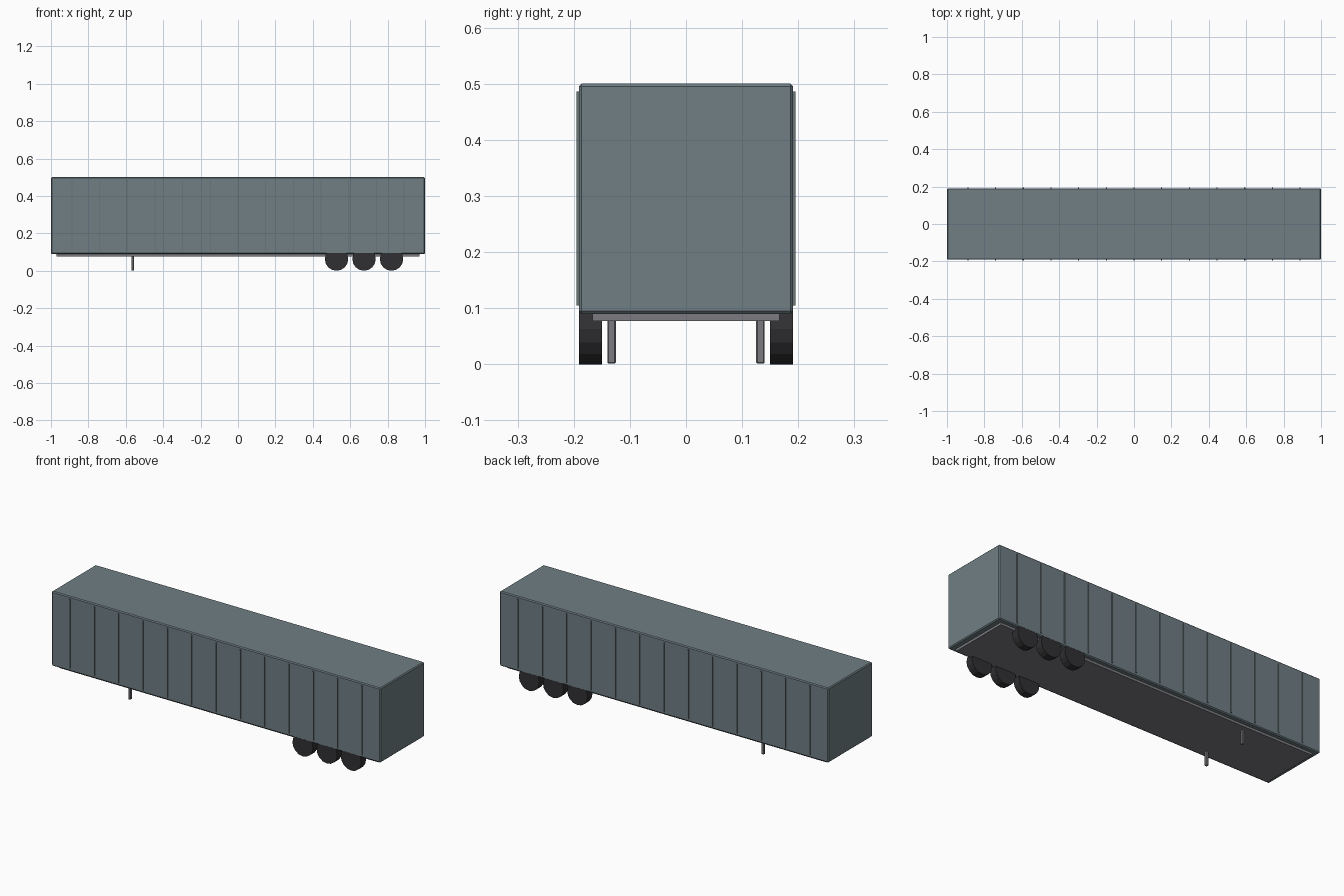
import bpy, math

if "Cube" in bpy.data.objects:
    bpy.data.objects.remove(bpy.data.objects["Cube"])


def material(name, rgb):
    m = bpy.data.materials.new(name)
    m.diffuse_color = (*rgb, 1)
    m.use_nodes = True
    m.node_tree.nodes["Principled BSDF"].inputs["Base Color"].default_value = m.diffuse_color
    return m


BODY = material("slate_paint", (0.16, 0.21, 0.23))
TRIM = material("rib_metal", (0.14, 0.18, 0.19))
STEEL = material("chassis_steel", (0.20, 0.20, 0.22))
RUBBER = material("tyre_rubber", (0.03, 0.03, 0.033))


def box(name, lo, hi, mat, bevel=0.0):
    center = [(a + b) / 2 for a, b in zip(lo, hi)]
    bpy.ops.mesh.primitive_cube_add(size=1, location=center)
    ob = bpy.context.object
    ob.name = name
    ob.scale = [b - a for a, b in zip(lo, hi)]
    bpy.ops.object.transform_apply(location=False, rotation=False, scale=True)
    ob.data.materials.append(mat)
    if bevel:
        mod = ob.modifiers.new("edge_bevel", "BEVEL")
        mod.width = bevel
        mod.segments = 1
    return ob


# Cargo box and the chassis plate below it
box("cargo_box", (-1, -0.191, 0.09), (1, 0.191, 0.5), BODY, 0.005)
box("chassis_plate", (-0.97, -0.167, 0.077), (0.97, 0.167, 0.092), STEEL)

for side, label in ((-1, "front"), (1, "back")):
    # Vertical side ribs
    for i in range(13):
        x = -0.888 + i * 0.148
        ys = sorted((side * 0.188, side * 0.1955))
        box(f"{label}_rib_{i + 1}", (x - 0.003, ys[0], 0.105),
            (x + 0.003, ys[1], 0.486), TRIM)

    # Landing leg
    ys = sorted((side * 0.125, side * 0.14))
    box(f"{label}_landing_leg", (-0.57, ys[0], 0.001),
        (-0.556, ys[1], 0.08), STEEL, 0.002)

    # Three wheels on each side
    for i in range(3):
        bpy.ops.mesh.primitive_cylinder_add(
            vertices=16, radius=0.0625, depth=0.041,
            location=(0.527 + i * 0.147, side * 0.17, 0.0625),
            rotation=(math.pi / 2, 0, 0))
        wheel = bpy.context.object
        wheel.name = f"{label}_wheel_{i + 1}"
        wheel.data.materials.append(RUBBER)
